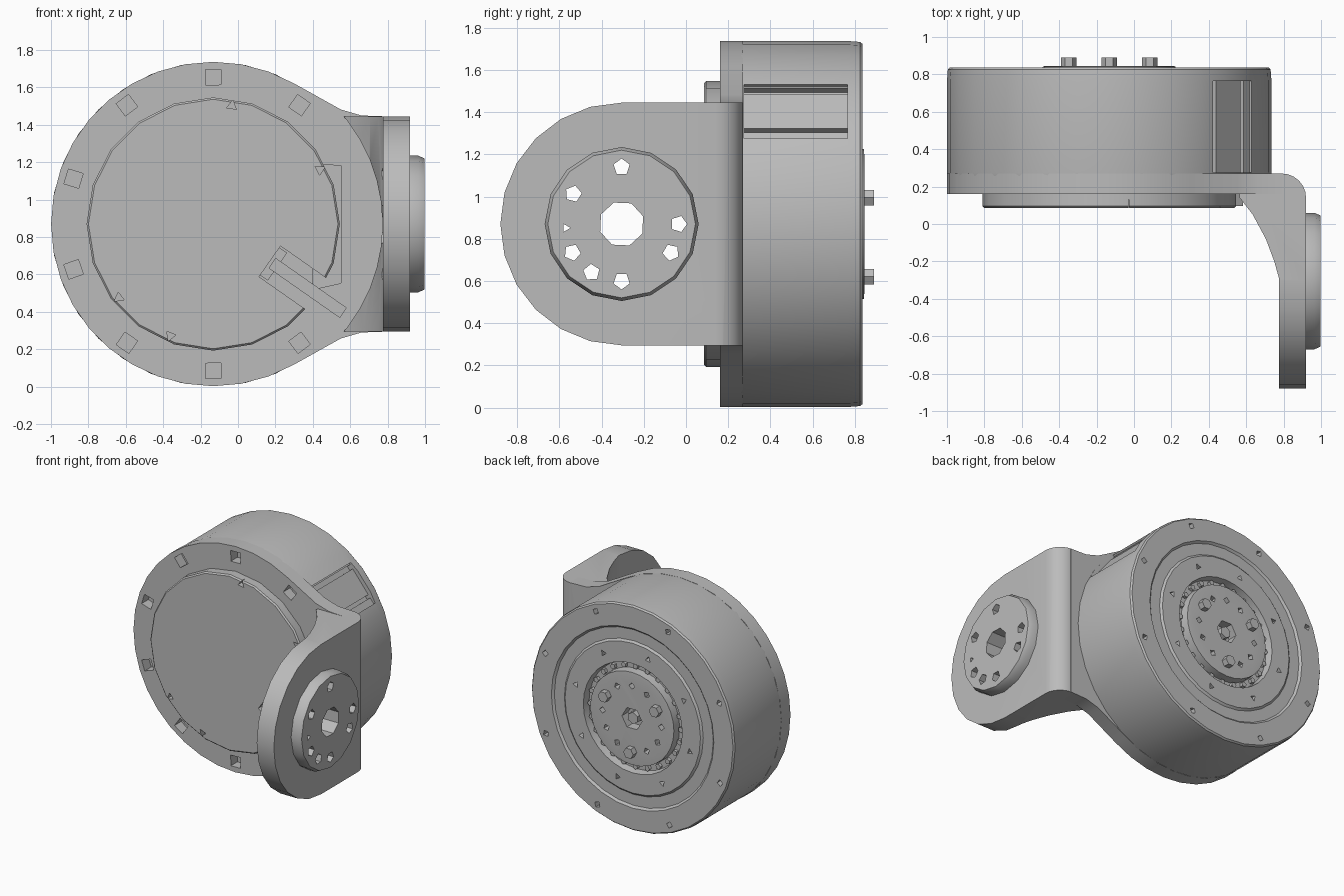
import bpy, bmesh
from math import sin, cos, pi, radians

if "Cube" in bpy.data.objects:
    bpy.data.objects.remove(bpy.data.objects["Cube"], do_unlink=True)

grey = bpy.data.materials.new("light grey metal")
grey.use_nodes = True
GREY = (0.5, 0.5, 0.5, 1)
grey.diffuse_color = GREY
grey.node_tree.nodes["Principled BSDF"].inputs["Base Color"].default_value = GREY

HUB = (-0.1325, 0.87)      # motor axis (x, z)
DISC = (-0.305, 0.87)      # bracket disc axis (y, z)
R = 0.867                  # drum radius


def polar(centre, radius, degrees):
    a = radians(degrees)
    return (centre[0] + radius * cos(a), centre[1] + radius * sin(a))


def ngon(centre, radius, sides, turn=0):
    return [polar(centre, radius, turn + 360 * i / sides) for i in range(sides)]


def place(p, depth, axis):
    return {"x": (depth, p[0], p[1]), "y": (p[0], depth, p[1]),
            "z": (p[0], p[1], depth)}[axis]


def loft(bm, rings, axis):
    """Closed solid through outlines of equal point count: (points, depth)."""
    loops = [[bm.verts.new(place(p, d, axis)) for p in pts] for pts, d in rings]
    n = len(loops[0])
    for a, b in zip(loops, loops[1:]):
        for i in range(n):
            j = (i + 1) % n
            bm.faces.new((a[i], a[j], b[j], b[i]))
    bm.faces.new(loops[0][::-1])
    bm.faces.new(loops[-1])


def make(name, solids, axis):
    bm = bmesh.new()
    for rings in solids:
        loft(bm, rings, axis)
    bmesh.ops.recalc_face_normals(bm, faces=bm.faces)
    mesh = bpy.data.meshes.new(name)
    bm.to_mesh(mesh)
    bm.free()
    mesh.materials.append(grey)
    obj = bpy.data.objects.new(name, mesh)
    bpy.context.collection.objects.link(obj)
    return obj


def prisms(name, outlines, axis, lo, hi):
    return make(name, [[(o, lo), (o, hi)] for o in outlines], axis)


def turned(name, centre, axis, profile, sides):
    return make(name, [[(ngon(centre, r, sides, 90), d) for r, d in profile]], axis)


def activate(obj):
    bpy.ops.object.select_all(action="DESELECT")
    obj.select_set(True)
    bpy.context.view_layer.objects.active = obj


def boolean(obj, tool, operation="DIFFERENCE"):
    mod = obj.modifiers.new("cut", "BOOLEAN")
    mod.operation, mod.object, mod.solver = operation, tool, "EXACT"
    activate(obj)
    bpy.ops.object.modifier_apply(modifier=mod.name)
    bpy.data.objects.remove(tool, do_unlink=True)


def cut(obj, outlines, axis, lo, hi):
    boolean(obj, prisms("cutter", outlines, axis, lo, hi))


# Motor drum with stepped back face and bearing groove
drum = turned("motor_drum", HUB, "y", [
    (R - 0.004, 0.25), (R, 0.275), (R, 0.77), (R - 0.004, 0.825), (R - 0.014, 0.837),
    (0.69, 0.837), (0.675, 0.822), (0.59, 0.822), (0.575, 0.835), (0.42, 0.835),
    (0.41, 0.78), (0.36, 0.78), (0.355, 0.843), (0.33, 0.845)], 32)

# Flat socket with two grooves on the upper side of the drum
steps = [(0.95, -0.165), (0.832, -0.165), (0.832, -0.115), (0.8, -0.115),
         (0.8, -0.09), (0.832, -0.09), (0.832, 0.12), (0.8, 0.12),
         (0.8, 0.155), (0.832, 0.155), (0.832, 0.165), (0.95, 0.165)]
c, s = cos(radians(39)), sin(radians(39))
socket = [(HUB[0] + r * c - t * s, HUB[1] + r * s + t * c) for r, t in steps]
cut(drum, [socket], "y", 0.275, 0.765)

# Screw holes in the back face and output hub
back_holes = [ngon(polar(HUB, 0.8, 22 + 45 * i), 0.025, 4, 20 * i) for i in range(8)]
back_holes += [ngon(polar(HUB, 0.5, 15 + 45 * i), 0.025, 3, 50 * i) for i in range(8)]
back_holes += [ngon(polar(HUB, 0.25, 30 * i), 0.025, 4, 30 * i)
               for i in range(12) if i % 4 != 1]
back_holes.append(ngon(HUB, 0.085, 6))
cut(drum, back_holes, "y", 0.77, 0.95)

# Hub pins, centre boss and bearing balls
pins = prisms("hub_pins", [ngon(polar(HUB, 0.25, 30 + 120 * i), 0.042, 6)
                           for i in range(3)], "y", 0.83, 0.89)
boss = prisms("centre_boss", [ngon(HUB, 0.045, 6, 30)], "y", 0.75, 0.835)
balls = prisms("bearing_balls", [ngon(polar(HUB, 0.385, 15 * i), 0.022, 5, 15 * i)
                                 for i in range(24)], "y", 0.77, 0.805)

# Front flange: round, with fillets running out to the bracket
side = [(0.55, 0.612), (0.66, 0.58), (0.80, 0.575)]
outline = [polar(HUB, R, 60 + 10 * i) for i in range(25)]
outline += [(x, HUB[1] - h) for x, h in side]
outline += [(x, HUB[1] + h) for x, h in reversed(side)]
flange = prisms("front_flange", [outline], "y", 0.16, 0.27)
flange_holes = [ngon(polar(HUB, 0.785, 54 + 36 * i), 0.058, 4, 36 * i + 10)
                for i in range(8)]
cut(flange, flange_holes, "y", 0.1, 0.24)

# Shallow cable tab recess beside the cap
tab = [(0.40, 1.19), (0.68, 1.175), (0.73, 1.13), (0.73, 0.66),
       (0.69, 0.585), (0.40, 0.52)]
cut(flange, [tab], "y", 0.1, 0.18)

# Front cap with connector slot and small screw holes
cap = turned("front_cap", HUB, "y", [(0.677, 0.2), (0.677, 0.095), (0.667, 0.085)], 20)


def along(u, v):
    a = radians(-35)
    return (0.17 + u * cos(a) - v * sin(a), 0.67 + u * sin(a) + v * cos(a))


def slab(u0, u1, v):
    return [along(u0, -v), along(u1, -v), along(u1, v), along(u0, v)]


cut(cap, [slab(0, 0.8, 0.1)], "y", 0.0, 0.3)
cut(cap, [ngon(polar(HUB, 0.64, a), 0.03, 3, a)
          for a in (27, 81, 218, 249)], "y", 0.0, 0.13)
connector = prisms("connector_bar", [slab(0.015, 0.48, 0.033)], "y", 0.095, 0.2)
backing = prisms("connector_base", [slab(0.0, 0.05, 0.09)], "y", 0.11, 0.2)

# Side bracket: bent section, rounded end, cleared around the cap
bend = [polar((0.79, 0.14), 0.13, 15 * i) for i in range(7)]
section = [(0.55, 0.27), (0.55, 0.16), (0.635, 0.05), (0.705, -0.08), (0.75, -0.2),
           (0.775, -0.29), (0.775, -0.9), (0.92, -0.9)] + bend
bracket = prisms("side_bracket", [section], "z", 0.295, 1.445)
stadium = [polar(DISC, 0.575, 90 + 15 * i) for i in range(13)]
stadium += [(0.4, DISC[1] - 0.575), (0.4, DISC[1] + 0.575)]
boolean(bracket, prisms("cutter", [stadium], "x", 0.3, 1.2), "INTERSECT")
cut(bracket, [ngon(HUB, 0.905, 48)], "y", -1.0, 0.16)

# Mounting disc with through holes
disc = turned("mounting_disc", DISC, "x",
              [(0.365, 0.9), (0.365, 0.965), (0.35, 0.998)], 16)
through = [ngon(polar(DISC, 0.27, a), 0.04, 5, a)
           for a in (0, 90, 148, 210, 238, 270, 330)]
through += [ngon(polar(DISC, 0.265, 184), 0.022, 3), ngon(DISC, 0.108, 8, 20)]
for part in (bracket, disc):
    cut(part, through, "x", 0.6, 1.2)

# Smooth the curved sides, keep the corners crisp
for part in (drum, flange, cap, bracket, disc):
    activate(part)
    bpy.ops.object.shade_smooth_by_angle(angle=radians(28))
